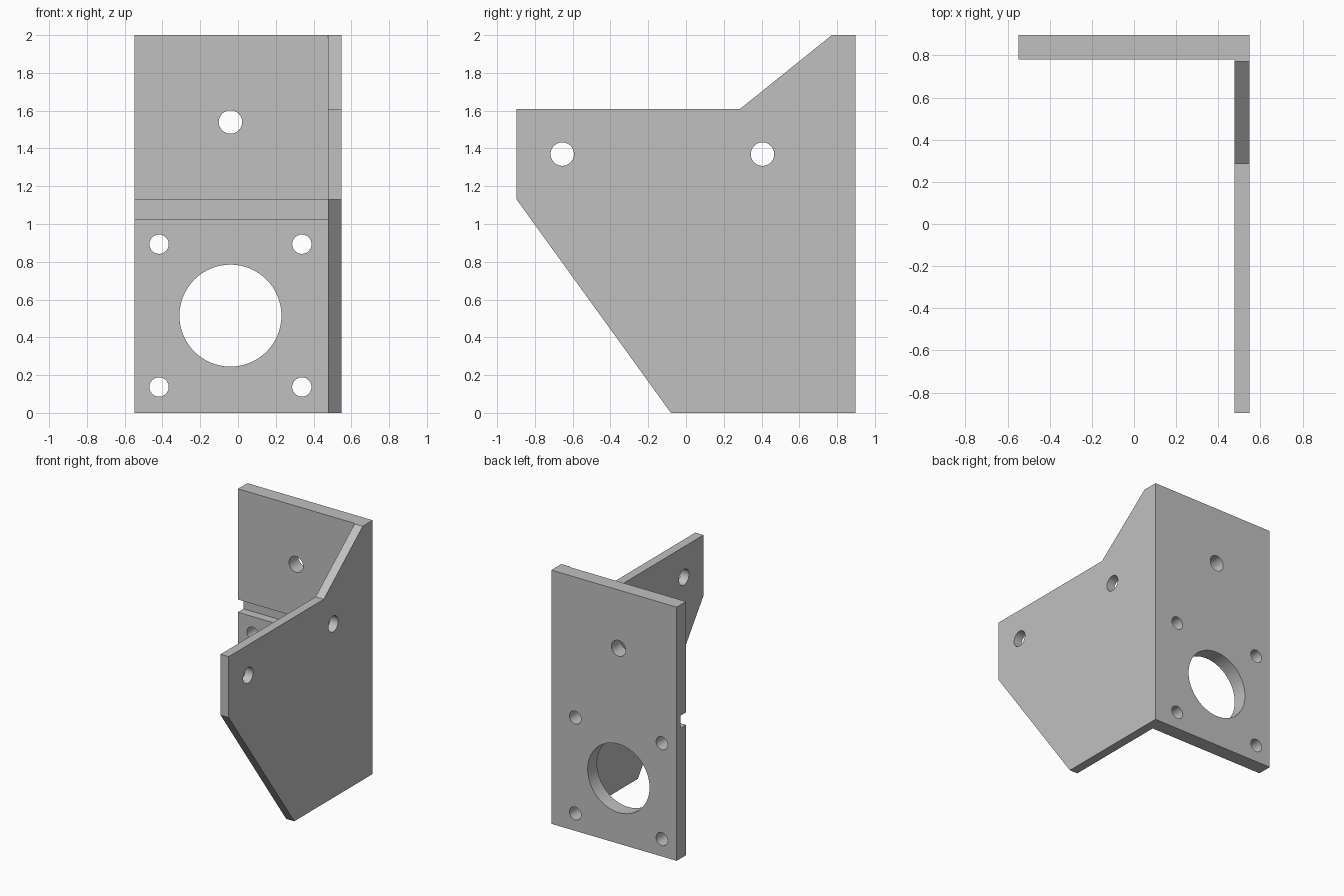
import bpy, math
from mathutils import Matrix, Vector

if "Cube" in bpy.data.objects:
    bpy.data.objects.remove(bpy.data.objects["Cube"], do_unlink=True)

grey = bpy.data.materials.new("plain grey")
grey.use_nodes = True
colour = (0.53, 0.53, 0.53, 1)
grey.diffuse_color = colour
grey.node_tree.nodes["Principled BSDF"].inputs["Base Color"].default_value = colour

X, Y, H = 0.547, 0.897, 2.0       # half width, half depth, height
WING_IN, BACK_IN = 0.476, 0.78    # inner faces of the wing and the back plate


def prism(name, points, vector):
    """Extrude a closed outline of 3D points along a vector."""
    n = len(points)
    verts = [Vector(p) for p in points]
    verts += [v + Vector(vector) for v in verts]
    faces = [list(range(n))[::-1], list(range(n, 2 * n))]
    faces += [(i, (i + 1) % n, (i + 1) % n + n, i + n) for i in range(n)]
    mesh = bpy.data.meshes.new(name)
    mesh.from_pydata(verts, [], faces)
    mesh.materials.append(grey)
    obj = bpy.data.objects.new(name, mesh)
    bpy.context.collection.objects.link(obj)
    return obj


def circle(r, place, sides=64):
    turns = [2 * math.pi * i / sides for i in range(sides)]
    return [place(r * math.cos(t), r * math.sin(t)) for t in turns]


def combine(target, tool, operation):
    mod = target.modifiers.new("cut", 'BOOLEAN')
    mod.object, mod.operation, mod.solver = tool, operation, 'EXACT'
    bpy.context.view_layer.objects.active = target
    bpy.ops.object.modifier_apply(modifier=mod.name)
    bpy.data.objects.remove(tool, do_unlink=True)


# L-shaped body: back plate and side wing
plan = [(-X, BACK_IN), (WING_IN, BACK_IN), (WING_IN, -Y), (X, -Y), (X, Y), (-X, Y)]
bracket = prism("angle_bracket", [(x, y, 0) for x, y in plan], (0, 0, H))

# Side outline that trims the wing
def along(a, b, z):
    return a[0] + (b[0] - a[0]) * (z - a[1]) / (b[1] - a[1])

low, front = (-0.08, 0), (-Y, 1.13)
notch, top = (0.287, 1.61), (0.772, H)
side = [(along(low, front, -0.1), -0.1), (along(low, front, 1.13), 1.13),
        (-Y - 0.1, 1.13 + 0.1 * 1.13 / (Y - 0.08)), (-Y - 0.1, 1.61), notch,
        (along(notch, top, 2.1), 2.1), (1, 2.1), (1, -0.1)]
combine(bracket, prism("wing_outline", [(-1, y, z) for y, z in side], (2, 0, 0)), 'INTERSECT')

# Groove across the front of the back plate
groove = [(0.7, 1.027), (0.85, 1.027), (0.85, 1.127), (0.7, 1.127)]
combine(bracket, prism("groove", [(-1, y, z) for y, z in groove], (1 + WING_IN, 0, 0)), 'DIFFERENCE')

# Back plate holes: motor opening, four screws, one upper hole
cx, cz, s = -0.04, 0.515, 0.378
holes = [(cx, cz, 0.27), (cx, 1.54, 0.062)]
holes += [(cx + i * s, cz + j * s, 0.051) for i in (-1, 1) for j in (-1, 1)]
for x, z, r in holes:
    ring = circle(r, lambda a, b: (x + a, 0.7, z + b))
    combine(bracket, prism("back_hole", ring[::-1], (0, 0.3, 0)), 'DIFFERENCE')

# Wing holes
for y in (-0.655, 0.405):
    ring = circle(0.062, lambda a, b: (0.4, y + a, 1.37 + b))
    combine(bracket, prism("wing_hole", ring, (0.3, 0, 0)), 'DIFFERENCE')

bpy.ops.object.select_all(action='DESELECT')
bracket.select_set(True)
bpy.context.view_layer.objects.active = bracket
bpy.ops.object.shade_smooth_by_angle(angle=math.radians(30))
